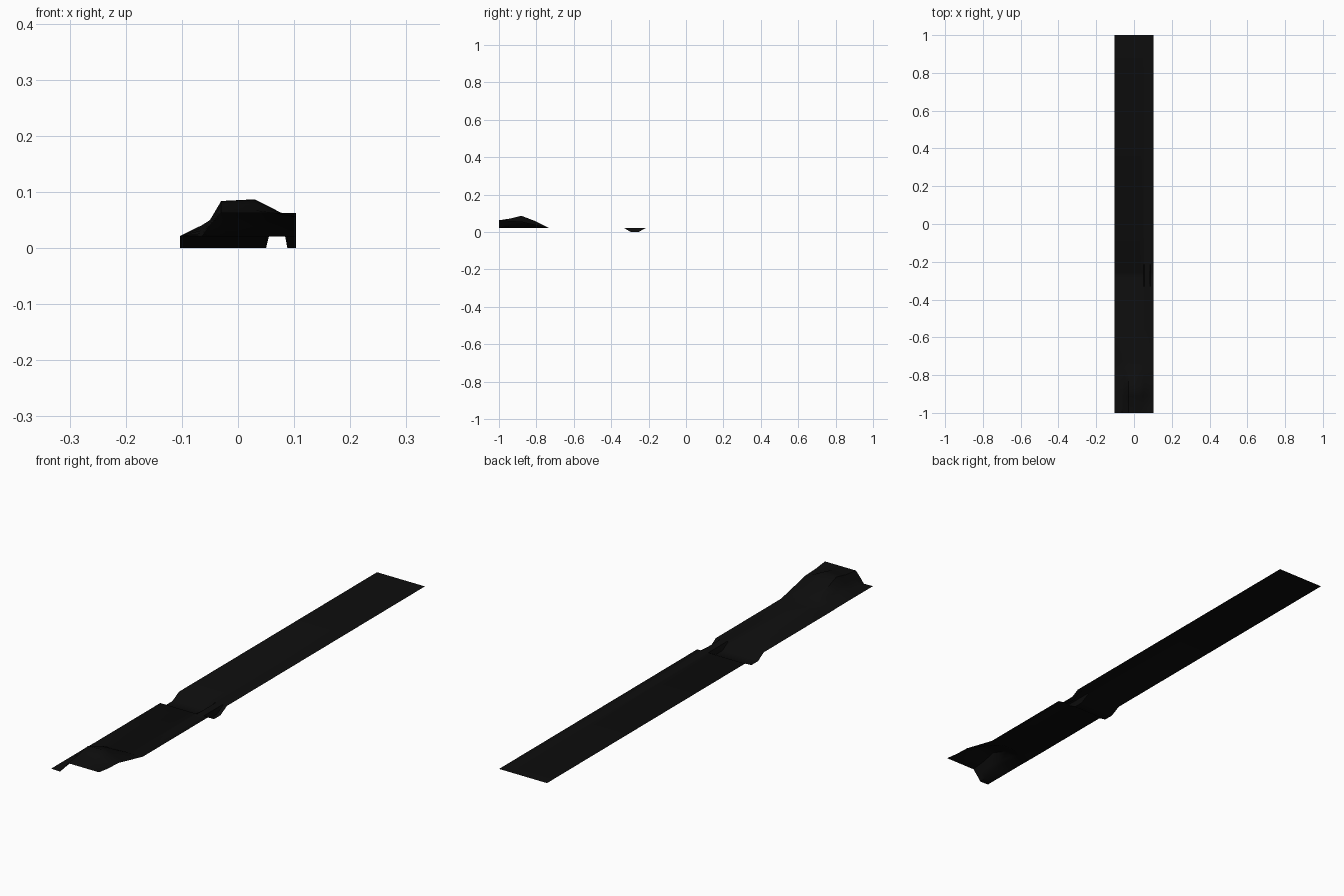
import bpy, bmesh, math

if "Cube" in bpy.data.objects:
    bpy.data.objects.remove(bpy.data.objects["Cube"])

BASE = 0.021   # level of the flat strip


def interp(pts, t):
    """Piecewise linear lookup in (position, value) pairs."""
    if t <= pts[0][0]:
        return pts[0][1]
    for (a, va), (b, vb) in zip(pts, pts[1:]):
        if t <= b:
            return va + (vb - va) * (t - a) / (b - a)
    return pts[-1][1]


# mound cross-sections at the front end
MX = [-0.103, -0.064, -0.05, -0.03, 0.03, 0.075, 0.103]
MOUND = [
    (-1.00, [.022, .021, .040, .063, .063, .063, .063]),
    (-0.94, [.022, .032, .044, .070, .072, .060, .056]),
    (-0.88, [.022, .041, .050, .084, .087, .064, .054]),
    (-0.80, [.022, .030, .038, .054, .056, .044, .036]),
    (-0.73, [BASE] * 7),
]
# ditch profile along y, and its strength along x (a narrow bridge spans it)
DITCH = [(-0.33, 0), (-0.295, 1), (-0.255, 1), (-0.215, 0)]
BRIDGE = [(0.050, 1), (0.055, 0), (0.084, 0), (0.088, 1)]


def height(x, y):
    if y < -0.73:
        return interp([(yy, interp(list(zip(MX, zs)), x)) for yy, zs in MOUND], y)
    return BASE * (1 - interp(DITCH, y) * interp(BRIDGE, x))


black = bpy.data.materials.new("near_black")
black.diffuse_color = (0.004, 0.004, 0.004, 1)
black.use_nodes = True
black.node_tree.nodes["Principled BSDF"].inputs["Base Color"].default_value = black.diffuse_color

# ground strip: a thin open sheet on an uneven grid
xs = sorted(MX + [p[0] for p in BRIDGE] + [-0.022])
ys = [m[0] for m in MOUND] + [-0.97, -0.91, -0.85, -0.765] + [d[0] for d in DITCH] + [1.0]
ys.sort()
bm = bmesh.new()
grid = [[bm.verts.new((x, y, height(x, y))) for x in xs] for y in ys]
for r0, r1 in zip(grid, grid[1:]):
    for i in range(len(xs) - 1):
        bm.faces.new((r0[i], r0[i + 1], r1[i + 1], r1[i]))
mesh = bpy.data.meshes.new("ground_strip")
bm.to_mesh(mesh)
bm.free()
mesh.materials.append(black)
strip = bpy.data.objects.new("ground_strip", mesh)
bpy.context.collection.objects.link(strip)

bpy.context.view_layer.objects.active = strip
strip.select_set(True)
bpy.ops.object.shade_smooth_by_angle(angle=math.radians(40))
